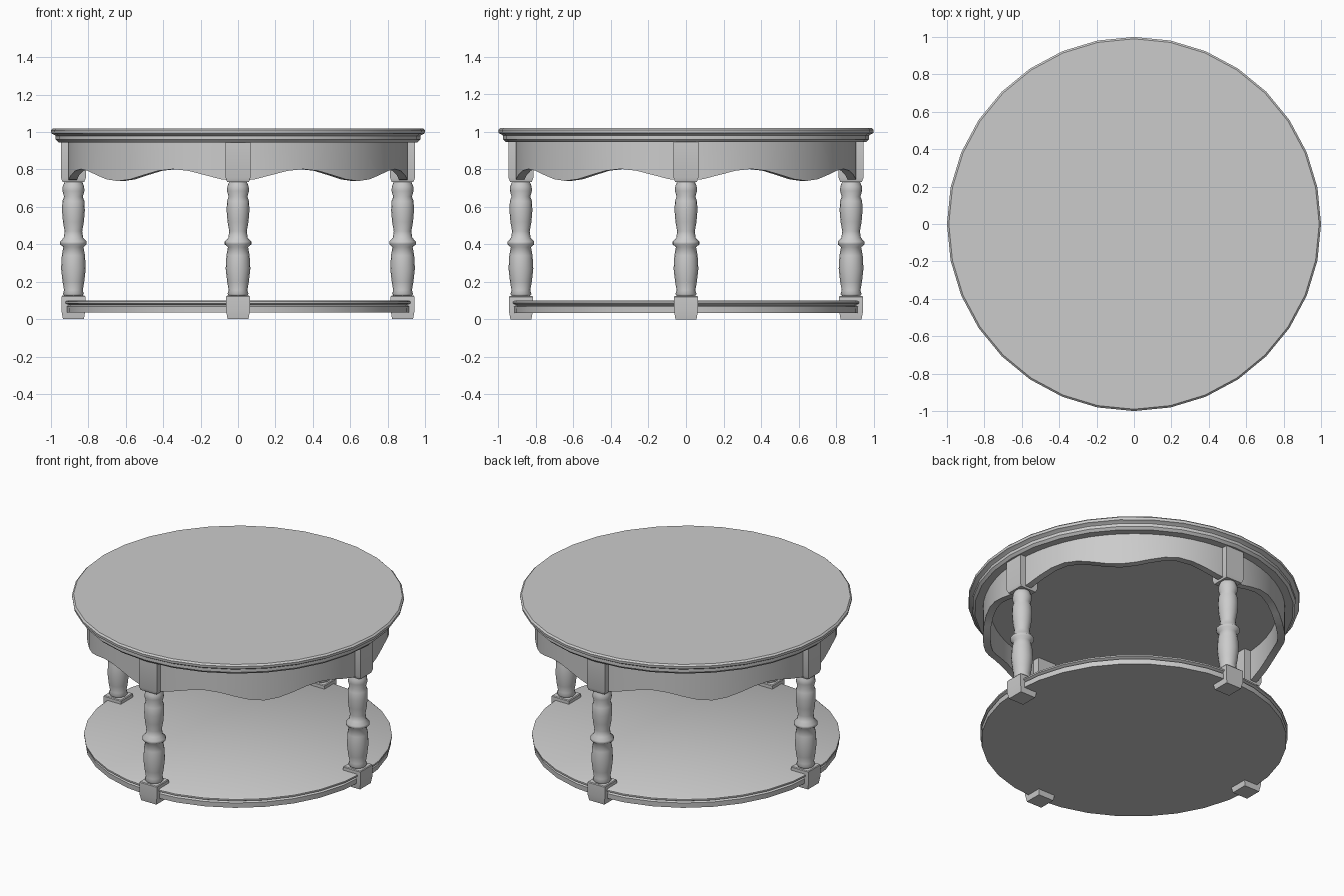
import bpy
import bmesh
from math import cos, sin, pi, radians

default_cube = bpy.data.objects.get("Cube")
if default_cube:
    bpy.data.objects.remove(default_cube, do_unlink=True)

# Single plain grey material
GREY = (0.6, 0.6, 0.6, 1.0)
grey = bpy.data.materials.new("plain grey")
grey.use_nodes = True
grey.diffuse_color = GREY
grey.node_tree.nodes["Principled BSDF"].inputs["Base Color"].default_value = GREY

LEG_RADIUS = 0.88
SIDES = ("right", "back", "left", "front")
DIRECTIONS = {"left": (1, 0), "back": (0, 1), "right": (-1, 0), "front": (0, -1)}


def finish(name, bm, smooth_angle=35):
    """Turn a bmesh into a named, shaded object."""
    bmesh.ops.recalc_face_normals(bm, faces=bm.faces)
    mesh = bpy.data.meshes.new(name)
    bm.to_mesh(mesh)
    bm.free()
    obj = bpy.data.objects.new(name, mesh)
    bpy.context.collection.objects.link(obj)
    mesh.materials.append(grey)
    bpy.ops.object.select_all(action="DESELECT")
    obj.select_set(True)
    bpy.context.view_layer.objects.active = obj
    bpy.ops.object.shade_smooth_by_angle(angle=radians(smooth_angle))
    return obj


def bridge(bm, lower, upper):
    """Join two equal closed rings of vertices with quads."""
    count = len(lower)
    for i in range(count):
        j = (i + 1) % count
        bm.faces.new((lower[i], lower[j], upper[j], upper[i]))


def lathe(name, profile, sides, center=(0, 0), smooth_angle=35):
    """Spin (radius, height) points into a capped solid."""
    bm = bmesh.new()
    rings = []
    for radius, height in profile:
        ring = []
        for i in range(sides):
            a = 2 * pi * i / sides
            ring.append(bm.verts.new((center[0] + radius * cos(a),
                                      center[1] + radius * sin(a), height)))
        rings.append(ring)
    for lower, upper in zip(rings, rings[1:]):
        bridge(bm, lower, upper)
    bm.faces.new(rings[0])
    bm.faces.new(rings[-1])
    return finish(name, bm, smooth_angle)


def square_block(name, profile, center):
    """Stack (half width, height) squares into a block."""
    bm = bmesh.new()
    rings = []
    for half, height in profile:
        rings.append([bm.verts.new((center[0] + sx * half, center[1] + sy * half, height))
                      for sx, sy in ((-1, -1), (1, -1), (1, 1), (-1, 1))])
    for lower, upper in zip(rings, rings[1:]):
        bridge(bm, lower, upper)
    bm.faces.new(rings[0])
    bm.faces.new(rings[-1])
    return finish(name, bm, 20)


def scalloped_apron(name, outer, inner, top, middle, wave, sides=64):
    """Round band whose lower edge waves between the legs."""
    bm = bmesh.new()
    loops = [[], [], [], []]
    for i in range(sides):
        a = 2 * pi * i / sides
        low = middle - wave * cos(8 * a)
        corners = ((outer, low), (outer, top), (inner, top), (inner, low))
        for loop, (radius, height) in zip(loops, corners):
            loop.append(bm.verts.new((radius * cos(a), radius * sin(a), height)))
    for k in range(4):
        bridge(bm, loops[k], loops[(k + 1) % 4])
    return finish(name, bm)


# Round top with a stepped, rounded rim
lathe("table_top", [(0.96, 0.945), (0.975, 0.96), (0.975, 0.98), (0.985, 0.987),
                    (0.998, 0.993), (1.0, 1.01), (0.99, 1.02)], 32)

# Apron under the top
scalloped_apron("apron", outer=0.91, inner=0.865, top=0.946, middle=0.77, wave=0.032)

# Lower round shelf with a grooved rim
lathe("lower_shelf", [(0.92, 0.035), (0.922, 0.068), (0.91, 0.075),
                      (0.928, 0.084), (0.928, 0.094), (0.918, 0.1)], 32)

# Turned leg outline, as (radius, height)
turning = [(0.045, 0.12), (0.056, 0.135), (0.05, 0.155), (0.058, 0.2), (0.066, 0.27),
           (0.062, 0.34), (0.054, 0.385), (0.071, 0.4), (0.071, 0.415), (0.052, 0.435),
           (0.047, 0.47), (0.056, 0.52), (0.061, 0.58), (0.059, 0.63), (0.05, 0.655),
           (0.059, 0.685), (0.057, 0.71), (0.045, 0.74)]

# Four legs, each with a top block and a foot block
for side in SIDES:
    dx, dy = DIRECTIONS[side]
    spot = (dx * LEG_RADIUS, dy * LEG_RADIUS)
    lathe(side + "_leg", turning, 16, spot, 60)
    square_block(side + "_leg_block", [(0.058, 0.733), (0.066, 0.755), (0.066, 0.946)], spot)
    square_block(side + "_foot", [(0.056, 0), (0.064, 0.045), (0.064, 0.12), (0.06, 0.125)], spot)
